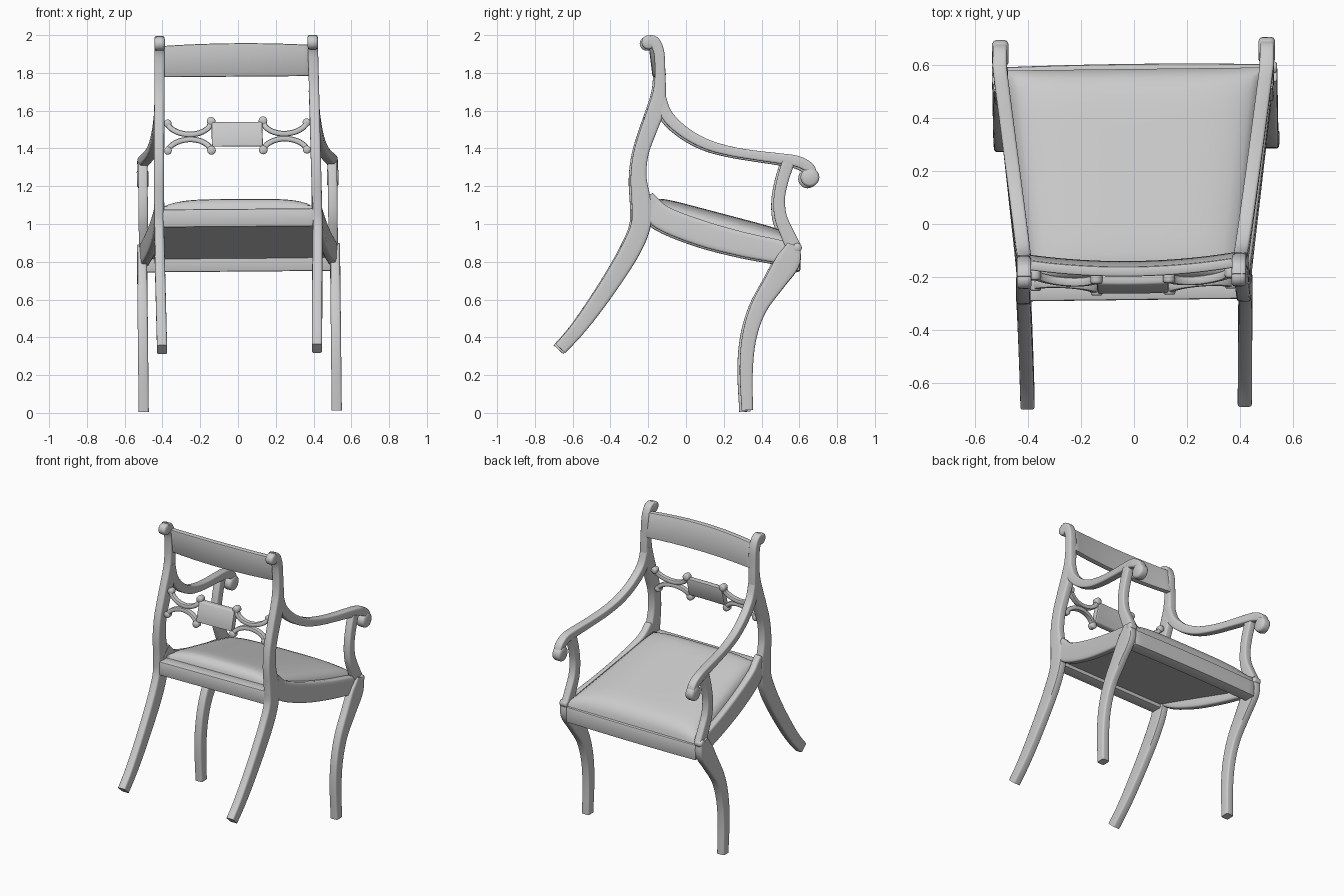
import bpy, bmesh, math
from mathutils import Vector

if "Cube" in bpy.data.objects:
    bpy.data.objects.remove(bpy.data.objects["Cube"])

mat = bpy.data.materials.new("pale_grey")
mat.use_nodes = True
mat.diffuse_color = (0.6, 0.6, 0.6, 1)
mat.node_tree.nodes["Principled BSDF"].inputs["Base Color"].default_value = (0.6, 0.6, 0.6, 1)


def settle(v):
    # slight lean and twist of the whole chair
    x, y, z = v
    return Vector((x + 0.012 - 0.011 * z, y + 0.012 * x, z + 0.008 * x))


def finish(name, bm, angle=40):
    for v in bm.verts:
        v.co = settle(v.co)
    bmesh.ops.recalc_face_normals(bm, faces=bm.faces)
    me = bpy.data.meshes.new(name)
    bm.to_mesh(me)
    bm.free()
    me.materials.append(mat)
    ob = bpy.data.objects.new(name, me)
    bpy.context.collection.objects.link(ob)
    bpy.ops.object.select_all(action='DESELECT')
    ob.select_set(True)
    bpy.context.view_layer.objects.active = ob
    bpy.ops.object.shade_smooth_by_angle(angle=math.radians(angle))


def smooth_path(pts, steps=5):
    # Catmull-Rom through points of any dimension
    p = [Vector(q) for q in pts]
    p = [2 * p[0] - p[1]] + p + [2 * p[-1] - p[-2]]
    out = []
    for i in range(1, len(p) - 2):
        a, b, c, d = p[i - 1:i + 3]
        for k in range(steps):
            t = k / steps
            out.append(0.5 * (2 * b + (c - a) * t + (2 * a - 5 * b + 4 * c - d) * t * t
                              + (3 * b - a - 3 * c + d) * t ** 3))
    return out + [p[-2]]


def sweep(bm, pts, width, thick, across, power=0.33, sides=16):
    # rounded-rectangle section carried along a path
    rings = []
    for i, p in enumerate(pts):
        tan = (pts[min(i + 1, len(pts) - 1)] - pts[max(i - 1, 0)]).normalized()
        side = tan.cross(across).normalized()
        ring = []
        for k in range(sides):
            a = 2 * math.pi * (k + 0.5) / sides
            c, s = math.cos(a), math.sin(a)
            u = math.copysign(abs(c) ** power, c) * width[i] / 2
            w = math.copysign(abs(s) ** power, s) * thick / 2
            ring.append(bm.verts.new(p + side * u + across * w))
        rings.append(ring)
    for r, q in zip(rings, rings[1:]):
        for k in range(sides):
            n = (k + 1) % sides
            bm.faces.new((r[k], r[n], q[n], q[k]))
    bm.faces.new(rings[0])
    bm.faces.new(rings[-1])


def limb(name, side, profile, x_at, thick):
    # profile points are (y, z, width) in the side plane
    path = smooth_path(profile)
    bm = bmesh.new()
    sweep(bm, [Vector((side * x_at(p[0], p[1]), p[0], p[1])) for p in path],
          [p[2] for p in path], thick, Vector((1, 0, 0)))
    finish(name, bm)


def scroll(name, x, y, z, r, half, axis='X'):
    # rounded roll with softened rims
    bm = bmesh.new()
    rings = []
    for t, f in ((-1, .72), (-.8, .94), (-.5, 1), (.5, 1), (.8, .94), (1, .72)):
        ring = []
        for k in range(20):
            a = k * math.pi / 10
            c, s = r * f * math.cos(a), r * f * math.sin(a)
            off = (half * t, c, s) if axis == 'X' else (c, half * t, s)
            ring.append(bm.verts.new(Vector((x, y, z)) + Vector(off)))
        rings.append(ring)
    for p, q in zip(rings, rings[1:]):
        for k in range(20):
            bm.faces.new((p[k], p[k - 1], q[k - 1], q[k]))
    bm.faces.new(rings[0])
    bm.faces.new(rings[-1])
    finish(name, bm, 50)


def frame_x(y, z):
    return 0.415 + 0.092 * min(max((y + 0.2) / 0.8, 0), 1)


def post_x(y, z):
    return 0.405 + 0.015 * max(0, 1 - abs(z - 1.0))


def arm_x(y, z):
    return 0.406 + 0.098 * min(max((y + .16) / .75, 0), 1)


rear = [(-.20, 1.97, .06), (-.17, 1.957, .06), (-.147, 1.90, .056), (-.142, 1.79, .056), (-.145, 1.70, .068),
        (-.16, 1.61, .09), (-.20, 1.50, .086), (-.243, 1.37, .08), (-.256, 1.24, .085), (-.24, 1.10, .105),
        (-.245, .985, .105), (-.30, .855, .105), (-.40, .69, .095), (-.51, .53, .085), (-.595, .42, .076),
        (-.67, .338, .07)]
arm = [(-.145, 1.70, .05), (-.11, 1.58, .062), (-.02, 1.488, .058), (.10, 1.42, .054), (.23, 1.382, .05),
       (.36, 1.36, .05), (.49, 1.343, .055), (.585, 1.327, .058), (.645, 1.295, .055), (.665, 1.255, .05)]
support = [(.535, 1.32, .066), (.505, 1.225, .062), (.488, 1.13, .06), (.495, 1.035, .066),
           (.53, .945, .074), (.565, .87, .08)]
rail = [(-.225, 1.12, .12), (-.13, 1.03, .13), (.07, .95, .135), (.28, .892, .13), (.45, .857, .125), (.53, .84, .12)]
leg = [(.565, .885, .07), (.535, .80, .13), (.465, .69, .112), (.378, .55, .088), (.33, .40, .077),
       (.313, .23, .07), (.318, .01, .06)]

# side frames
for tag, s in (("left", 1), ("right", -1)):
    limb(tag + "_back_post", s, rear, post_x, .054)
    limb(tag + "_arm", s, arm, arm_x, .054)
    limb(tag + "_arm_support", s, support, lambda y, z: .502, .05)
    limb(tag + "_side_rail", s, rail, frame_x, .05)
    limb(tag + "_front_leg", s, leg, lambda y, z: .511, .054)
    scroll(tag + "_post_scroll", s * .405, -.203, 1.958, .037, .027)
    scroll(tag + "_arm_scroll", s * .503, .65, 1.243, .05, .031)
    scroll(tag + "_knee_scroll", s * .51, .582, .87, .025, .028)


def bowed_panel(name, half, y_mid, y_end, z0, z1, depth, crown=0, lean=0):
    # upright board bowed in plan, leaning by the given shift at its top
    n = 20
    bm = bmesh.new()
    rings = []
    for i in range(n + 1):
        u = 2 * i / n - 1
        y = y_mid + (y_end - y_mid) * u * u
        top = z1 + crown * (1 - u * u)
        rings.append([bm.verts.new((half * u, y + dy, z)) for dy, z in
                      ((-depth / 2, z0), (depth / 2, z0), (depth / 2 + lean, top), (-depth / 2 + lean, top))])
    for p, q in zip(rings, rings[1:]):
        for k in range(4):
            bm.faces.new((p[k], p[k - 1], q[k - 1], q[k]))
    bm.faces.new(rings[0])
    bm.faces.new(reversed(rings[-1]))
    bmesh.ops.recalc_face_normals(bm, faces=bm.faces)
    bmesh.ops.bevel(bm, geom=[e for e in bm.edges if e.calc_face_angle(0) > 1],
                    offset=.008, segments=2, profile=.5, affect='EDGES', clamp_overlap=True)
    finish(name, bm)


# crest board and seat rails
bowed_panel("crest_board", .395, -.158, -.128, 1.78, 1.945, .038, .012, -.022)
bowed_panel("back_rail", .41, -.247, -.247, .985, 1.08, .08)
bowed_panel("front_rail", .49, .562, .555, .748, .855, .085)


# pierced middle splat, leaning with the posts
def splat_point(x, z):
    return Vector((x, -.228 + .025 * (x / .4) ** 2 + .29 * (z - 1.465), z))


bowed_panel("splat_tablet", .135, -.244, -.241, 1.41, 1.54, .042, 0, .036)
for s in (1, -1):
    tag = "left" if s > 0 else "right"
    for v in (1, -1):
        level = "_upper" if v > 0 else "_lower"
        arc = smooth_path([(.37, .068), (.345, .042), (.305, .022), (.25, .013), (.195, .022), (.155, .045), (.14, .07)])
        bm = bmesh.new()
        sweep(bm, [splat_point(s * p[0], 1.463 + v * p[1]) for p in arc],
              [.03] * len(arc), .035, Vector((0, 1, 0)), .6, 12)
        finish(tag + level + "_splat_arc", bm)
        scroll(tag + level + "_inner_knob", *splat_point(s * .137, 1.468 + v * .077), .023, .022, 'Y')
        scroll(tag + level + "_outer_knob", *splat_point(s * .368, 1.463 + v * .072), .021, .02, 'Y')

# upholstered seat with a soft crown
bm = bmesh.new()
N = 24
sheets = []
for layer in (0, 1):
    rows = []
    for j in range(N + 1):
        v = 2 * j / N - 1
        y = .188 + .397 * v
        row = []
        for i in range(N + 1):
            u = 2 * i / N - 1
            z = 1.025 - .105 * v
            puff = (1 - abs(u) ** 4) * (1 - abs(v) ** 8)
            z += -.035 + .065 * puff ** .6 if layer else -.12
            row.append(bm.verts.new((u * (frame_x(y, 0) - .02), y, z)))
        rows.append(row)
    for p, q in zip(rows, rows[1:]):
        for i in range(N):
            bm.faces.new((p[i], p[i + 1], q[i + 1], q[i]))
    sheets.append(rows)
rims = [[r[0] for r in w] + w[-1][1:] + [r[-1] for r in reversed(w[:-1])] + w[0][-2:0:-1] for w in sheets]
for k in range(len(rims[0])):
    bm.faces.new((rims[0][k], rims[0][k - 1], rims[1][k - 1], rims[1][k]))
finish("seat_cushion", bm, 65)
